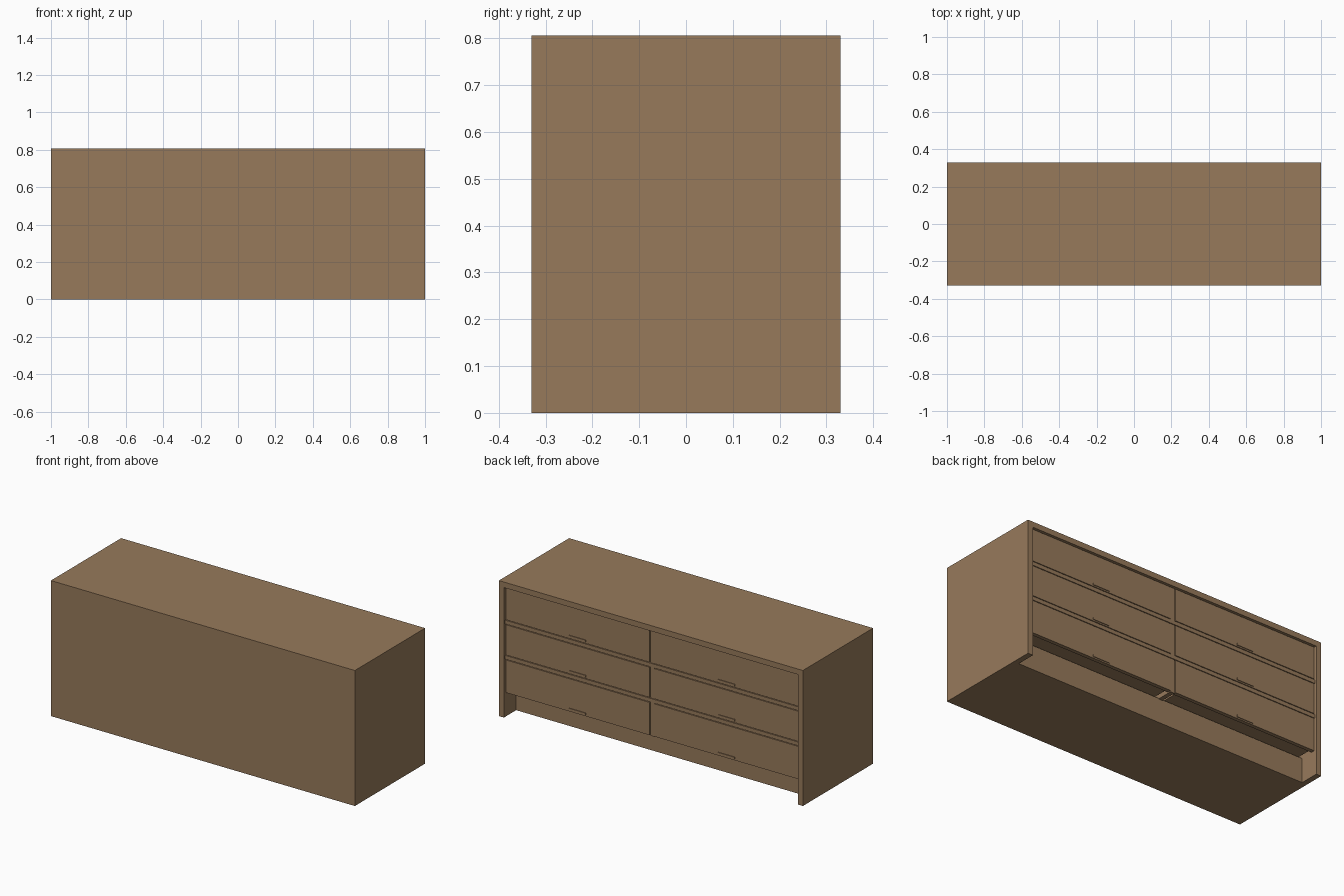
import bpy

if "Cube" in bpy.data.objects:
    bpy.data.objects.remove(bpy.data.objects["Cube"])

W, D, H = 2.0, 0.66, 0.806      # overall size
T = 0.033                       # panel thickness
BASE_Z = 0.145                  # top of the recessed base
BACK, OPEN = -D / 2, D / 2      # closed face is -y, drawers face +y

wood = bpy.data.materials.new("wood")
wood.diffuse_color = (0.31, 0.195, 0.105, 1)
wood.use_nodes = True
wood.node_tree.nodes["Principled BSDF"].inputs["Base Color"].default_value = wood.diffuse_color


def box(name, x, y, z):
    """Box from (min, max) ranges on each axis."""
    r = (x, y, z)
    bpy.ops.mesh.primitive_cube_add(size=1, location=[(a + b) / 2 for a, b in r])
    ob = bpy.context.object
    ob.name = name
    ob.scale = [b - a for a, b in r]
    bpy.ops.object.transform_apply(location=False, rotation=False, scale=True)
    ob.data.materials.append(wood)
    return ob


inner = W / 2 - T

# Carcass: top, full-height sides, back panel and recessed base
box("top_panel", (-W / 2, W / 2), (BACK, OPEN), (H - T, H))
for s, side in ((-1, "left"), (1, "right")):
    box(f"{side}_side_panel", sorted((s * inner, s * W / 2)), (BACK, OPEN), (0, H - T))
box("back_panel", (-inner, inner), (BACK, BACK + 0.02), (BASE_Z, H - T))
box("recessed_base", (-inner, inner), (BACK, 0.215), (0, BASE_Z))

# Centre divider
box("centre_divider", (-0.013, 0.013), (BACK + 0.02, 0.313), (BASE_Z - 0.004, H - T))

# Drawers in two columns of three rows, with rails between the rows
rows = 3
pitch = (H - T - BASE_Z) / rows
rail = 0.022
gap = 0.004
for r in range(rows):
    z0 = BASE_Z + r * pitch + (rail / 2 + gap if r else 0)
    z1 = BASE_Z + (r + 1) * pitch - (rail / 2 + gap if r < rows - 1 else gap)
    if r:
        zc = BASE_Z + r * pitch
        box("rail", (-inner, inner), (0.2, 0.318), (zc - rail / 2, zc + rail / 2))
    for s in (-1, 1):
        x0, x1 = sorted((s * (0.013 + gap), s * (inner - gap)))
        xc = (x0 + x1) / 2
        box("drawer_front", (x0, x1), (0.295, 0.318), (z0, z1))
        # Open drawer tray behind the front
        a, b, y0, y1, t = x0 + 0.015, x1 - 0.015, -0.28, 0.295, 0.012
        top = z1 - 0.03
        box("drawer_bottom", (a, b), (y0, y1), (z0 + 0.005, z0 + 0.005 + t))
        box("drawer_wall", (a, a + t), (y0, y1), (z0 + 0.017, top))
        box("drawer_wall", (b - t, b), (y0, y1), (z0 + 0.017, top))
        box("drawer_rear", (a + t, b - t), (y0, y0 + t), (z0 + 0.017, top))
        # Slim finger pull along the lower edge
        box("finger_pull", (xc - 0.055, xc + 0.055), (0.318, 0.322), (z0 + 0.008, z0 + 0.02))
